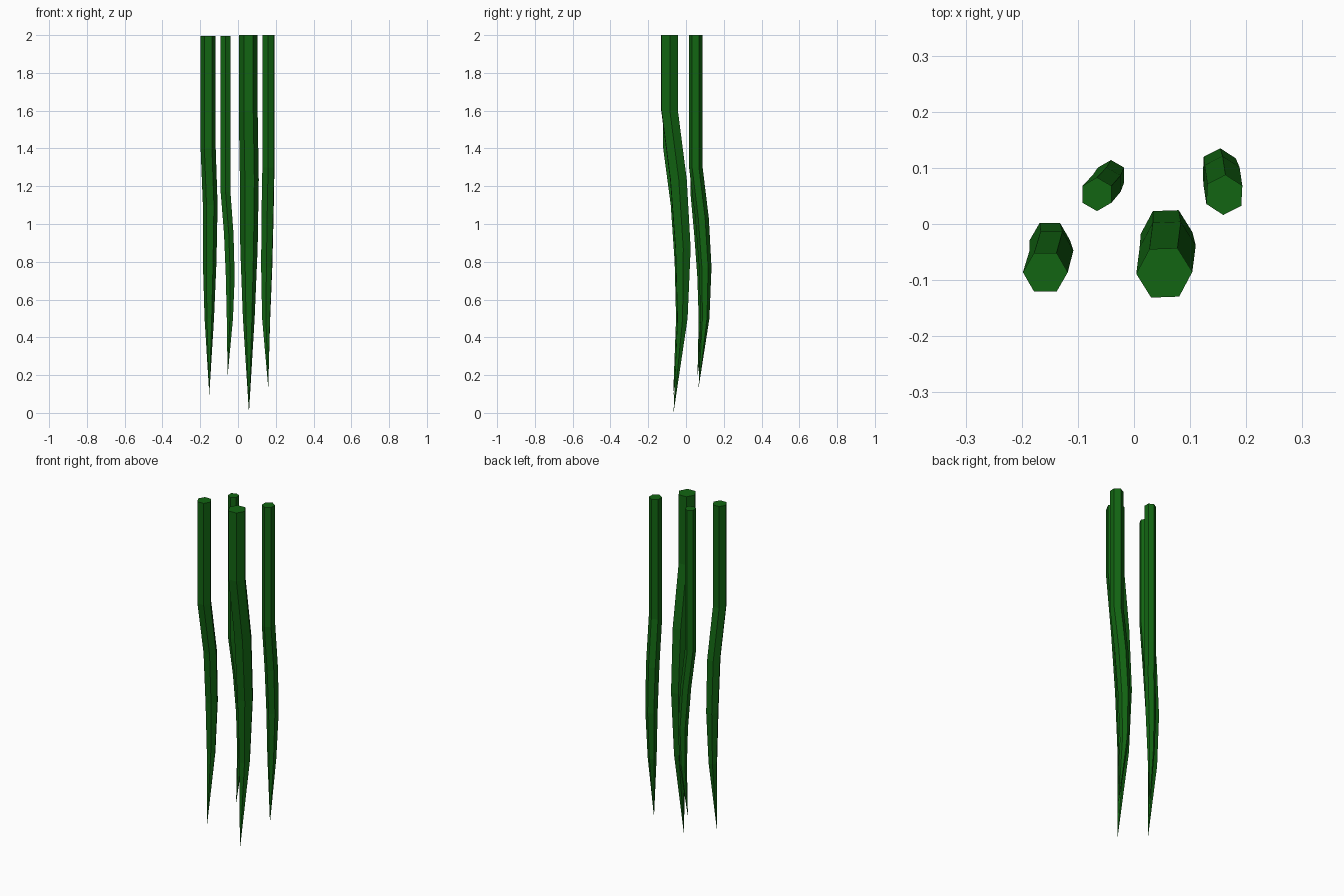
import bpy, bmesh, math

if "Cube" in bpy.data.objects:
    bpy.data.objects.remove(bpy.data.objects["Cube"])

green = bpy.data.materials.new("vine_green")
green.diffuse_color = (0.006, 0.13, 0.006, 1)
green.use_nodes = True
green.node_tree.nodes["Principled BSDF"].inputs["Base Color"].default_value = green.diffuse_color


def vine(name, turn, rings, tip):
    """Six-sided stalk: rings of (x, y, z, radius) from the top down, closed to a point."""
    bm = bmesh.new()
    loops = []
    for x, y, z, r in rings:
        angles = [math.radians(turn + 60 * i) for i in range(6)]
        loops.append([bm.verts.new((x + r * math.cos(a), y + r * math.sin(a), z)) for a in angles])
    bm.faces.new(loops[0])
    for up, low in zip(loops, loops[1:]):
        for i in range(6):
            j = (i + 1) % 6
            bm.faces.new((up[i], low[i], low[j], up[j]))
    end = bm.verts.new(tip)
    for i in range(6):
        bm.faces.new((loops[-1][i], end, loops[-1][(i + 1) % 6]))
    bmesh.ops.recalc_face_normals(bm, faces=bm.faces)
    mesh = bpy.data.meshes.new(name)
    bm.to_mesh(mesh)
    bm.free()
    mesh.materials.append(green)
    bpy.context.collection.objects.link(bpy.data.objects.new(name, mesh))


# Front pair
vine("front_left_vine", 0,
     [(-.158, -.086, 1.995, .040), (-.158, -.086, 1.40, .040), (-.147, -.047, 1.10, .039),
      (-.150, -.029, .80, .036), (-.152, -.031, .50, .025)], (-.152, -.068, .095))
vine("front_right_vine", 2,
     [(.054, -.087, 2, .050), (.054, -.087, 1.60, .050), (.060, -.040, 1.235, .050),
      (.058, -.016, .87, .046), (.057, -.019, .50, .031)], (.058, -.066, 0))
# Back pair
vine("back_left_vine", 30,
     [(-.066, .053, 1.995, .030), (-.066, .053, 1.17, .030), (-.049, .072, .95, .029),
      (-.041, .087, .72, .027), (-.043, .086, .50, .019)], (-.055, .061, .195))
vine("back_right_vine", 27,
     [(.161, .052, 2, .036), (.161, .052, 1.30, .036), (.156, .085, 1.03, .036),
      (.152, .102, .77, .033), (.149, .100, .50, .024)], (.160, .067, .135))
